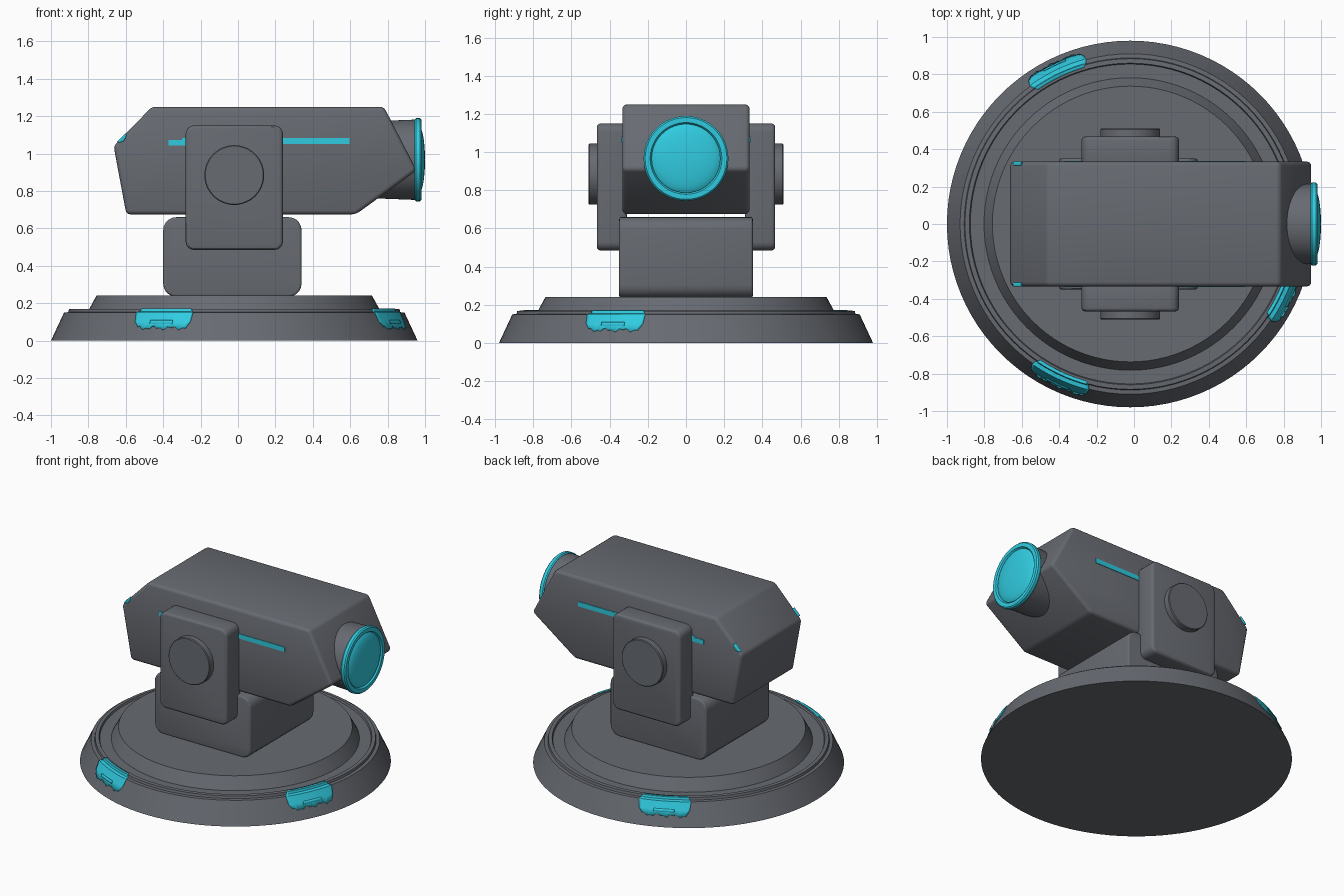
import bpy, bmesh, math
from mathutils import Matrix, Vector

if "Cube" in bpy.data.objects:
    bpy.data.objects.remove(bpy.data.objects["Cube"])

CX = -0.02  # turntable axis


def material(name, rgb):
    m = bpy.data.materials.new(name)
    m.diffuse_color = (*rgb, 1)
    m.use_nodes = True
    m.node_tree.nodes["Principled BSDF"].inputs["Base Color"].default_value = m.diffuse_color
    return m


GREY = material("gunmetal grey", (0.135, 0.145, 0.165))
CYAN = material("glowing cyan", (0.03, 0.60, 0.75))


def finish(name, bm, mat, bevel=0.0, segs=3):
    bmesh.ops.recalc_face_normals(bm, faces=bm.faces)
    me = bpy.data.meshes.new(name)
    bm.to_mesh(me)
    bm.free()
    me.materials.append(mat)
    ob = bpy.data.objects.new(name, me)
    bpy.context.collection.objects.link(ob)
    bpy.ops.object.select_all(action='DESELECT')
    ob.select_set(True)
    bpy.context.view_layer.objects.active = ob
    if bevel:
        b = ob.modifiers.new("soft edges", 'BEVEL')
        b.width, b.segments = bevel, segs
        b.limit_method, b.angle_limit = 'ANGLE', math.radians(25)
        bpy.ops.object.modifier_apply(modifier=b.name)
    bpy.ops.object.shade_smooth_by_angle(angle=math.radians(30))
    return ob


def prism(name, pts, y0, y1, mat, bevel=0.0):
    """Side outline in x, z pushed from y0 to y1."""
    bm = bmesh.new()
    face = bm.faces.new([bm.verts.new((x, y0, z)) for x, z in pts])
    new = bmesh.ops.extrude_face_region(bm, geom=[face])["geom"]
    bmesh.ops.translate(bm, vec=(0, y1 - y0, 0),
                        verts=[v for v in new if isinstance(v, bmesh.types.BMVert)])
    return finish(name, bm, mat, bevel)


def rounded(x0, x1, z0, z1, r, n=5):
    """Rounded rectangle outline."""
    pts = []
    for k, (cx, cz) in enumerate([(x1 - r, z1 - r), (x0 + r, z1 - r),
                                  (x0 + r, z0 + r), (x1 - r, z0 + r)]):
        for i in range(n + 1):
            a = math.pi / 2 * (k + i / n)
            pts.append((cx + r * math.cos(a), cz + r * math.sin(a)))
    return pts


def lathe(name, profile, mat, matrix, n=96):
    """Radius, height profile spun around the local z axis."""
    bm = bmesh.new()
    rings = []
    for r, h in profile:
        if r == 0:
            rings.append([bm.verts.new((0, 0, h))] * n)
        else:
            rings.append([bm.verts.new((r * math.cos(2 * math.pi * i / n),
                                        r * math.sin(2 * math.pi * i / n), h)) for i in range(n)])
    for a, b in zip(rings, rings[1:]):
        for i in range(n):
            j = (i + 1) % n
            quad = list(dict.fromkeys([a[i], a[j], b[j], b[i]]))
            if len(quad) > 2:
                bm.faces.new(quad)
    bmesh.ops.transform(bm, matrix=matrix, verts=bm.verts)
    return finish(name, bm, mat)


# Round base: sloped skirt, raised lip, shallow channel, turntable
base = Matrix.Translation((CX, 0, 0))
lathe("base", [(0, 0), (0.98, 0), (0.91, 0.15), (0.888, 0.152), (0.884, 0.168), (0.86, 0.17),
               (0.855, 0.157), (0.782, 0.157), (0.737, 0.24), (0, 0.24)], GREY, base)


# Worn cyan lamps wrapped over the skirt and lip, each with a small slot
def rim_strip(name, mid, rows, offset):
    """rows: (radius, z, half width in degrees, ragged amount)."""
    bm = bmesh.new()
    n, grid = 22, []
    for r, z, half, rag in rows:
        line = []
        for i in range(n + 1):
            a = math.radians(mid + half * (2 * i / n - 1))
            w = rag * (0.5 * math.sin(i * 1.9) + 0.5 * math.cos(i * 0.8))
            rr, zz = r - 0.467 * w + offset, z + w + offset * 0.45
            line.append(bm.verts.new((CX + rr * math.cos(a), rr * math.sin(a), zz)))
        grid.append(line)
    for p, q in zip(grid, grid[1:]):
        for i in range(n):
            bm.faces.new((p[i], p[i + 1], q[i + 1], q[i]))
    ob = finish(name, bm, CYAN)
    ob.modifiers.new("thickness", 'SOLIDIFY').thickness = 0.004
    return ob


for k, mid in enumerate((115.5, 245.5, 336), 1):
    rim_strip(f"base_lamp_{k}", mid, [(0.949, 0.067, 8.5, 0.012), (0.933, 0.1, 10, 0),
                                      (0.91, 0.15, 10.5, 0), (0.888, 0.154, 10, 0),
                                      (0.884, 0.169, 9.5, 0), (0.868, 0.171, 9, 0)], 0.004)
    rim_strip(f"base_lamp_slot_{k}", mid, [(0.939, 0.088, 4, 0), (0.931, 0.105, 4, 0)], 0.010)

# Pedestal block under the head
prism("pedestal", rounded(-0.40, 0.34, 0.235, 0.66, 0.07), -0.35, 0.35, GREY, 0.012)

# Side arms with round pivot caps
for side, label in ((-1, "front"), (1, "back")):
    prism(f"{label}_arm", rounded(-0.28, 0.24, 0.485, 1.15, 0.045), side * 0.31, side * 0.467,
          GREY, 0.018)
    turn = Matrix.Translation((CX, side * 0.45, 0.885)) @ Matrix.Rotation(-side * math.pi / 2, 4, 'X')
    lathe(f"{label}_pivot_cap", [(0, 0), (0.16, 0), (0.16, 0.055), (0.155, 0.06), (0, 0.06)],
          GREY, turn, 48)

# Faceted head
prism("head", [(-0.665, 1.04), (-0.46, 1.25), (0.78, 1.25), (0.955, 0.91), (0.63, 0.675),
               (-0.597, 0.675)], -0.333, 0.333, GREY, 0.022)

# Cyan light strips and rear corner lights on both sides of the head
for side, label in ((-1, "front"), (1, "back")):
    prism(f"{label}_light_strip", [(-0.30, 1.05), (0.595, 1.05), (0.595, 1.083), (-0.30, 1.083)],
          side * 0.329, side * 0.337, CYAN)
    prism(f"{label}_light_strip_end", [(-0.372, 1.042), (-0.27, 1.042), (-0.27, 1.073),
                                       (-0.372, 1.073)], side * 0.329, side * 0.337, CYAN)
    prism(f"{label}_corner_light", [(-0.648, 1.062), (-0.602, 1.109), (-0.595, 1.095),
                                    (-0.612, 1.065), (-0.635, 1.058)],
          side * 0.312, side * 0.335, CYAN, 0.005)

# Lens barrel, cyan rim and domed glass pointing along x
aim = Matrix.Translation((0, 0, 0.967)) @ Matrix.Rotation(math.pi / 2, 4, 'Y')
lathe("lens_barrel", [(0, 0.70), (0.205, 0.70), (0.215, 0.955), (0, 0.955)], GREY, aim, 64)
lathe("lens_rim", [(0.19, 0.945), (0.216, 0.945), (0.222, 0.952), (0.222, 0.972), (0.214, 0.98),
                   (0.188, 0.98), (0.18, 0.968), (0.18, 0.945)], CYAN, aim, 64)
dome = [(0.181 * math.cos(math.pi / 2 * i / 8) if i < 8 else 0,
         0.966 + 0.034 * math.sin(math.pi / 2 * i / 8)) for i in range(9)]
lathe("lens_glass", dome, CYAN, aim, 64)
